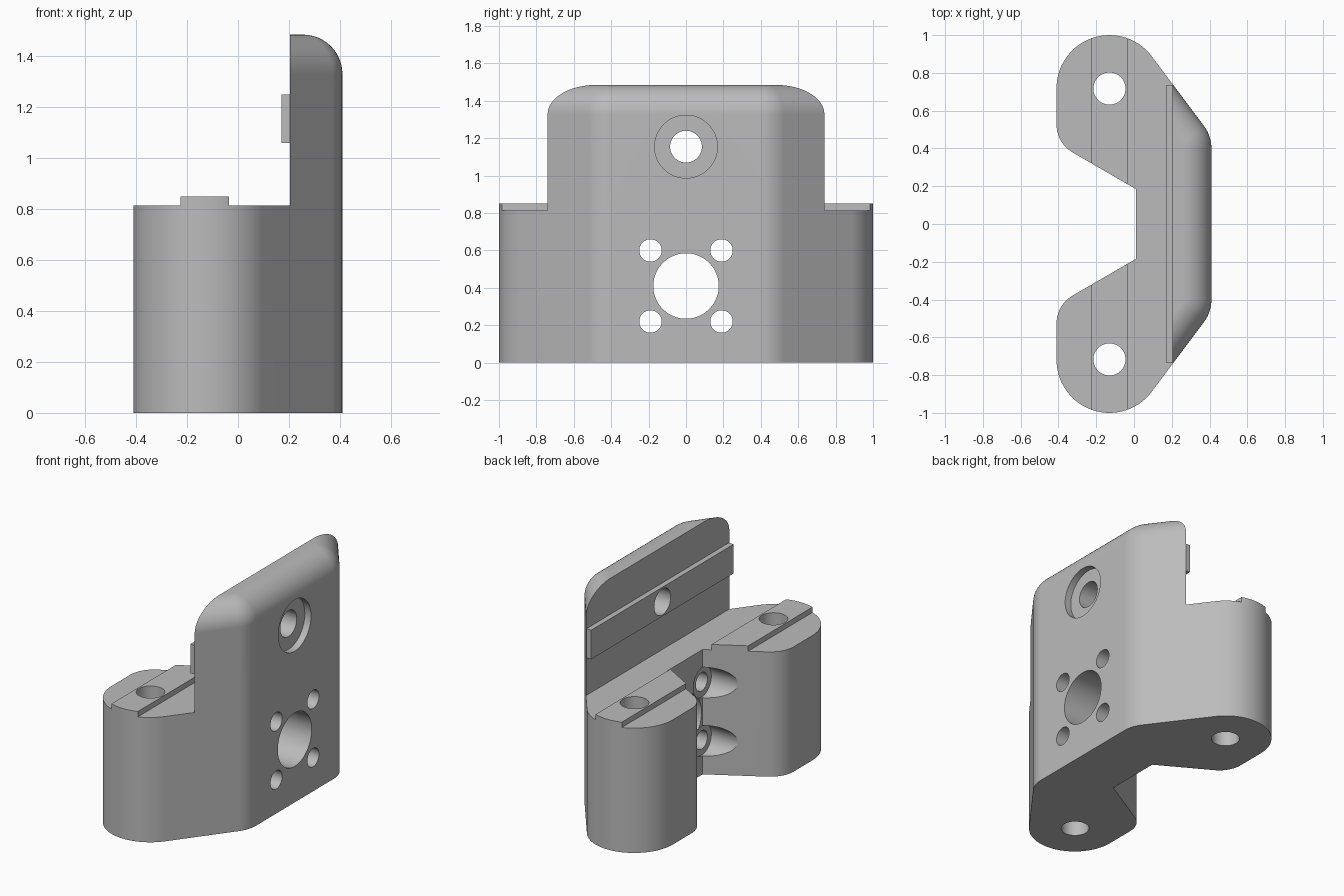
import bpy, bmesh, math
from mathutils import Matrix

if "Cube" in bpy.data.objects:
    bpy.data.objects.remove(bpy.data.objects["Cube"])

SLANT = math.degrees(math.atan2(0.6, 0.8))   # direction of the slanted flanks


def arc(cx, cy, r, a0, a1, n):
    return [(cx + r * math.cos(math.radians(a0 + (a1 - a0) * i / n)),
             cy + r * math.sin(math.radians(a0 + (a1 - a0) * i / n))) for i in range(n + 1)]


def mirrored(half):
    return half + [(x, -y) for x, y in reversed(half)]


def new_object(name, bm):
    bmesh.ops.recalc_face_normals(bm, faces=bm.faces)
    mesh = bpy.data.meshes.new(name)
    bm.to_mesh(mesh)
    bm.free()
    ob = bpy.data.objects.new(name, mesh)
    bpy.context.collection.objects.link(ob)
    return ob


def loft(name, rings):
    """Solid through (outline, z) rings with equal point counts."""
    bm = bmesh.new()
    loops = [[bm.verts.new((x, y, z)) for x, y in pts] for pts, z in rings]
    n = len(loops[0])
    for a, b in zip(loops, loops[1:]):
        for i in range(n):
            j = (i + 1) % n
            bm.faces.new((a[i], a[j], b[j], b[i]))
    bm.faces.new(loops[0])
    bm.faces.new(loops[-1])
    return new_object(name, bm)


def box(name, x0, x1, y0, y1, z0, z1):
    return loft(name, [([(x0, y0), (x1, y0), (x1, y1), (x0, y1)], z) for z in (z0, z1)])


def cylinder(name, axis, center, r, a, b):
    """Cylinder from a to b along x or z; center gives the other two coordinates."""
    bm = bmesh.new()
    bmesh.ops.create_cone(bm, cap_ends=True, segments=48, radius1=r, radius2=r, depth=b - a)
    mid = (a + b) / 2
    if axis == 'x':
        m = Matrix.Translation((mid, *center)) @ Matrix.Rotation(math.pi / 2, 4, 'Y')
    else:
        m = Matrix.Translation((*center, mid))
    bmesh.ops.transform(bm, matrix=m, verts=bm.verts)
    return new_object(name, bm)


def combine(ob, tool, operation):
    mod = ob.modifiers.new(operation, 'BOOLEAN')
    mod.operation, mod.solver, mod.object = operation, 'EXACT', tool
    bpy.context.view_layer.objects.active = ob
    bpy.ops.object.modifier_apply(modifier=mod.name)
    bpy.data.objects.remove(tool)


# Body: two round lobes joined by a web
outline = mirrored(arc(0.21, 0.40, 0.2, 0, SLANT, 8)
                   + arc(-0.13, 0.72, 0.28, SLANT, 180, 28)
                   + arc(-0.24, 0.526, 0.17, 180, 240, 10)
                   + [(0.01, 0.185)])
body = loft("bracket", [(outline, 0), (outline, 0.85)])

# Step the top down on both sides, leaving the raised key on the lobes
combine(body, box("step", -1, -0.225, -2, 2, 0.815, 1), 'DIFFERENCE')
combine(body, box("step", -0.035, 1, -2, 2, 0.815, 1), 'DIFFERENCE')


# Upright plate with a rounded top edge
def plate_ring(inset):
    return mirrored(arc(0.21, 0.40, 0.2 - inset, 0, SLANT, 8) + [(0.205, 0.74 - inset / 0.6)])


R = 0.155
rings = [(plate_ring(0), 0.815)]
for i in range(13):
    a = math.pi / 2 * i / 12
    rings.append((plate_ring(R * (1 - math.cos(a))), 1.33 + R * math.sin(a)))
combine(body, loft("plate", rings), 'UNION')

# Raised key across the plate
combine(body, box("plate_key", 0.17, 0.206, -0.735, 0.735, 1.06, 1.25), 'UNION')

# Plate hole with shallow counterbore, and large central hole
cuts = [cylinder("plate_hole", 'x', (0, 1.155), 0.085, -0.2, 0.6),
        cylinder("plate_counterbore", 'x', (0, 1.155), 0.168, 0.365, 0.6),
        cylinder("center_hole", 'x', (0, 0.41), 0.175, -0.6, 0.6)]
for s in (-1, 1):
    # Vertical lobe holes
    cuts.append(cylinder("lobe_hole", 'z', (-0.13, s * 0.717), 0.085, -0.2, 1.2))
    # Four screw holes, counterbored from the inner side
    for z in (0.22, 0.60):
        cuts.append(cylinder("screw_hole", 'x', (s * 0.19, z), 0.06, -0.3, 0.6))
        cuts.append(cylinder("screw_counterbore", 'x', (s * 0.19, z), 0.1, -0.6, 0.02))
for c in cuts:
    combine(body, c, 'DIFFERENCE')

# Single grey finish
grey = bpy.data.materials.new("grey")
grey.diffuse_color = (0.5, 0.5, 0.5, 1)
grey.use_nodes = True
grey.node_tree.nodes["Principled BSDF"].inputs["Base Color"].default_value = grey.diffuse_color
body.data.materials.clear()
body.data.materials.append(grey)
for p in body.data.polygons:
    p.material_index = 0

bpy.ops.object.select_all(action='DESELECT')
body.select_set(True)
bpy.context.view_layer.objects.active = body
bpy.ops.object.shade_smooth_by_angle(angle=math.radians(30))
weighted = body.modifiers.new("weighted_normals", 'WEIGHTED_NORMAL')
weighted.keep_sharp = True
